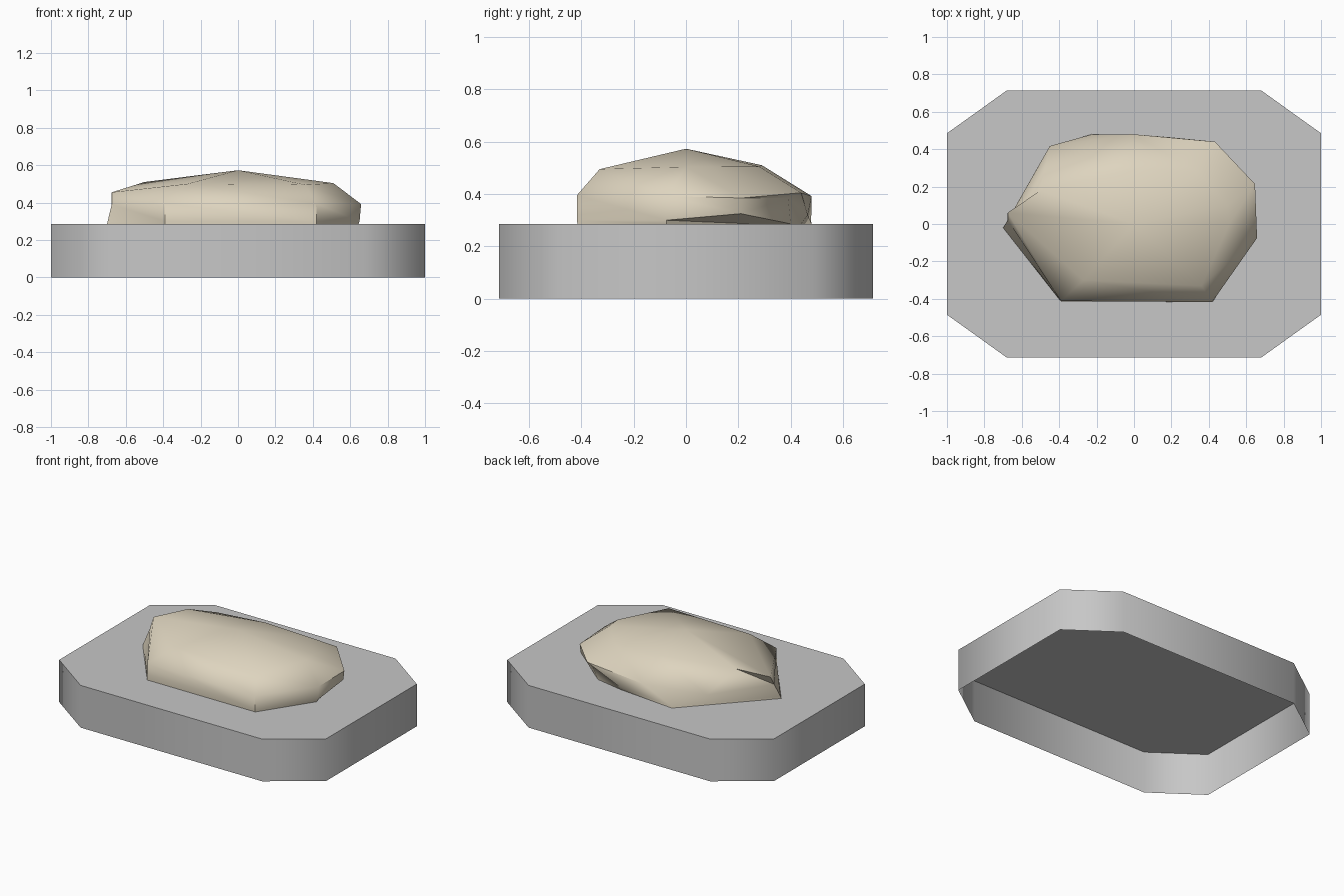
import bpy, bmesh, math

if "Cube" in bpy.data.objects:
    bpy.data.objects.remove(bpy.data.objects["Cube"])


def material(name, rgb):
    m = bpy.data.materials.new(name)
    m.diffuse_color = (*rgb, 1)
    m.use_nodes = True
    m.node_tree.nodes["Principled BSDF"].inputs["Base Color"].default_value = m.diffuse_color
    return m


def build(name, rings, mat, apex=None, angle=60):
    """Stack rings of equal length, close the top with a cap or a fan; the bottom stays open."""
    bm = bmesh.new()
    loops = [[bm.verts.new(p) for p in ring] for ring in rings]
    n = len(loops[0])
    for low, high in zip(loops, loops[1:]):
        for i in range(n):
            j = (i + 1) % n
            bm.faces.new((low[i], low[j], high[i]))
            bm.faces.new((low[j], high[j], high[i]))
    if apex:
        tip = bm.verts.new(apex)
        for i in range(n):
            bm.faces.new((loops[-1][i], loops[-1][(i + 1) % n], tip))
    else:
        bm.faces.new(loops[-1])
    me = bpy.data.meshes.new(name)
    bm.to_mesh(me)
    bm.free()
    me.materials.append(mat)
    ob = bpy.data.objects.new(name, me)
    bpy.context.collection.objects.link(ob)
    bpy.ops.object.select_all(action='DESELECT')
    ob.select_set(True)
    bpy.context.view_layer.objects.active = ob
    bpy.ops.object.shade_smooth_by_angle(angle=math.radians(angle))
    return ob


grey = material("light_grey", (0.57, 0.57, 0.57))
cream = material("cream_stone", (0.73, 0.66, 0.52))

# Plinth: chamfered rectangle with an open underside
H = 0.286
quarter = [(1, 0.485), (0.68, 0.714)]
outline = (quarter + [(-x, y) for x, y in reversed(quarter)]
           + [(-x, -y) for x, y in quarter] + [(x, -y) for x, y in reversed(quarter)])
build("plinth", [[(x, y, z) for x, y in outline] for z in (0, H)], grey)

# Rock: irregular rings, counter-clockwise from the front right corner
foot = [(0.42, -0.415, H), (0.645, -0.075, H), (0.46, 0.25, H), (0.38, 0.40, H),
        (0.18, 0.44, H), (-0.23, 0.48, H), (-0.70, -0.02, H), (-0.39, -0.415, H)]
lower = [(0.42, -0.416, 0.30), (0.65, -0.075, 0.30), (0.642, 0.21, 0.325), (0.44, 0.39, 0.385),
         (0.18, 0.465, 0.32), (-0.23, 0.478, 0.295), (-0.697, -0.016, 0.30), (-0.39, -0.415, 0.30)]
middle = [(0.418, -0.417, 0.395), (0.658, -0.075, 0.392), (0.647, 0.214, 0.385), (0.433, 0.44, 0.405),
          (-0.01, 0.48, 0.392), (-0.45, 0.417, 0.41), (-0.675, 0.02, 0.39), (-0.39, -0.412, 0.395)]
upper = [(0.36, -0.33, 0.495), (0.51, 0.0, 0.504), (0.5, 0.1, 0.504), (0.34, 0.28, 0.505),
         (0.0, 0.29, 0.51), (-0.5, 0.18, 0.51), (-0.675, 0.06, 0.455), (-0.27, -0.30, 0.50)]
build("rock", [foot, lower, middle, upper], cream, apex=(0, 0, 0.573), angle=50)
